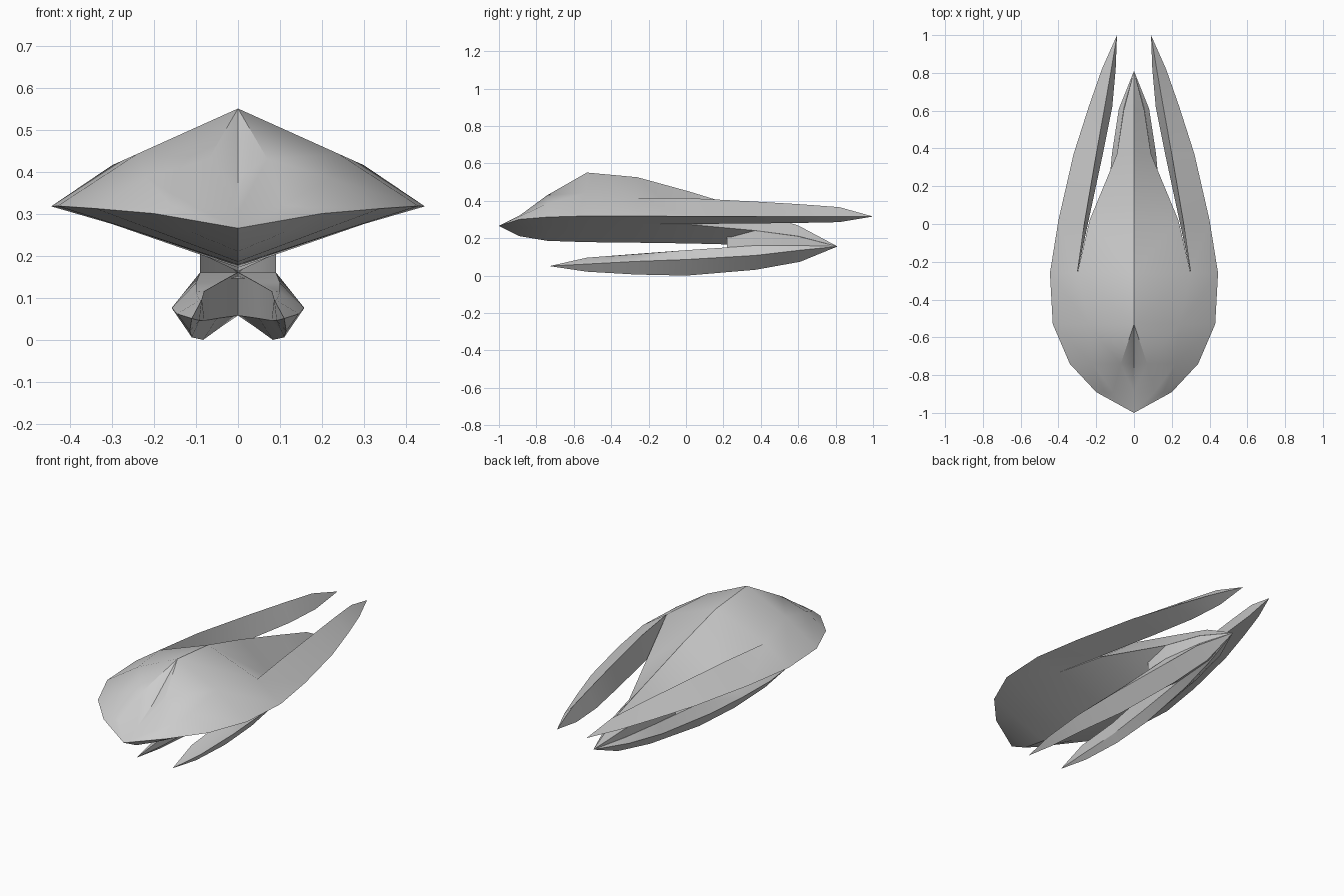
import bpy, bmesh, math

if "Cube" in bpy.data.objects:
    bpy.data.objects.remove(bpy.data.objects["Cube"])


def loft(name, strips, sides=(1, -1), closed=False, angle=30):
    """Skin strips of cross-sections; each section is (y, [(x, z), ...])."""
    bm = bmesh.new()
    cache = {}

    def vert(x, y, z):
        key = (round(x, 4), round(y, 4), round(z, 4))
        if key not in cache:
            cache[key] = bm.verts.new(key)
        return cache[key]

    for s in sides:
        for rows in strips:
            for (ya, a), (yb, b) in zip(rows, rows[1:]):
                n = len(a)
                for i in range(n if closed else n - 1):
                    j = (i + 1) % n
                    quad = [vert(s * a[i][0], ya, a[i][1]), vert(s * a[j][0], ya, a[j][1]),
                            vert(s * b[j][0], yb, b[j][1]), vert(s * b[i][0], yb, b[i][1])]
                    quad = list(dict.fromkeys(quad))
                    if len(quad) > 2 and not bm.faces.get(quad):
                        bm.faces.new(quad)
    bmesh.ops.recalc_face_normals(bm, faces=bm.faces)
    me = bpy.data.meshes.new(name)
    bm.to_mesh(me)
    bm.free()
    ob = bpy.data.objects.new(name, me)
    bpy.context.collection.objects.link(ob)
    bpy.ops.object.select_all(action='DESELECT')
    ob.select_set(True)
    bpy.context.view_layer.objects.active = ob
    bpy.ops.object.shade_smooth_by_angle(angle=math.radians(angle))
    return ob


# Hull front: cockpit valley, cockpit edge, shoulder, rim, underside, keel
front = [
    (-1.0, [(0, .27)] * 6),
    (-.89, [(0, .305), (.11, .325), (.155, .32), (.20, .305), (.11, .26), (0, .215)]),
    (-.74, [(0, .39), (.07, .435), (.22, .39), (.34, .317), (.20, .265), (0, .19)]),
    (-.53, [(0, .555), (0, .555), (.24, .447), (.43, .323), (.27, .272), (0, .183)]),
    (-.26, [(0, .53), (0, .53), (.30, .42), (.445, .322), (.30, .28), (0, .18)]),
]
# Hull rear: ridge, upper edge, lower edge, keel
body = [
    (-.26, [(0, .53), (.30, .42), (.30, .28), (0, .18)]),
    (.02, [(0, .453), (.235, .277), (.235, .277), (0, .176)]),
    (.37, [(0, .345), (.09, .245), (.09, .245), (0, .167)]),
    (.60, [(0, .272), (.055, .215), (.055, .215), (0, .165)]),
    (.81, [(0, .16)] * 4),
]
# Rear prongs: inner top, rim, inner bottom, back to inner top
prong = [(y, [t, r, b, t]) for y, t, r, b in [
    (.02, (.26, .418), (.40, .321), (.24, .28)),
    (.37, (.20, .40), (.32, .321), (.165, .283)),
    (.62, (.155, .385), (.24, .32), (.115, .286)),
    (.82, (.12, .37), (.17, .32), (.097, .29)),
    (1.0, (.09, .32), (.09, .32), (.09, .32)),
]]
# Prong roots leave the hull without an inner wall at the notch
prong.insert(0, (-.26, [(.30, .42), (.445, .322), (.30, .28), (.30, .42)]))
loft("hull", [front, body, prong])

# Neck joining the hull and the lower pods
loft("neck", [[
    (.22, [(0, .21), (.09, .21), (.09, .15), (0, .15)]),
    (.37, [(0, .245), (.09, .245), (.09, .155), (0, .155)]),
    (.60, [(0, .214), (.055, .214), (.055, .155), (0, .155)]),
    (.81, [(0, .16)] * 4),
]])

# Lower pods: outer edge, top outer, top inner, inner low edge, bottom keel
pod = [
    (-.73, [(.11, .055)] * 5),
    (-.53, [(.145, .066), (.092, .098), (.086, .10), (.092, .05), (.115, .025)]),
    (-.27, [(.158, .08), (.10, .118), (.08, .12), (.08, .05), (.11, .01)]),
    (.00, [(.15, .09), (.10, .14), (.045, .14), (.05, .055), (.083, .004)]),
    (.37, [(.117, .112), (.09, .165), (0, .165), (0, .062), (.04, .035)]),
    (.61, [(.08, .14), (.055, .165), (0, .165), (0, .08), (.01, .078)]),
    (.81, [(0, .16)] * 5),
]
for side, label in ((1, "right"), (-1, "left")):
    loft("lower_pod_" + label, [pod], sides=(side,), closed=True, angle=25)

# Rest the model on the ground
low = min(v.co.z for o in bpy.data.objects for v in o.data.vertices)
for o in bpy.data.objects:
    o.location.z -= low
